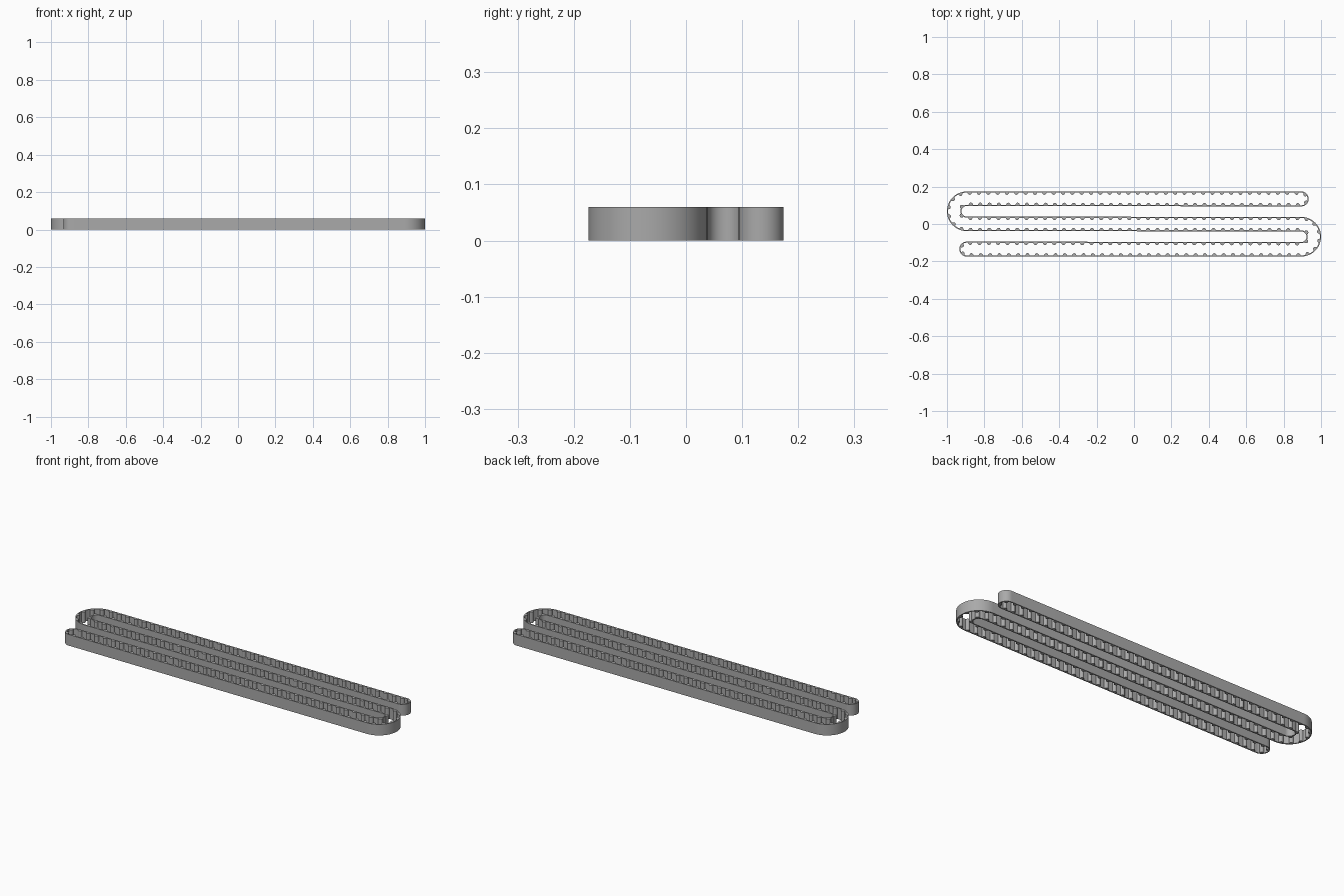
import bpy, bmesh
from math import pi, sin, cos, radians
from mathutils import Vector

HEIGHT = 0.06
BACKING = 0.006
TOOTH_DEPTH = 0.012
TOOTH_COUNT = 236
CX = 0.894                       # centre of every turn along x
CAP_Y, CAP_R = 0.134, 0.04       # end caps
TURN_Y, BIG_R, SMALL_R = 0.068, 0.106, 0.0285

if "Cube" in bpy.data.objects:
    bpy.data.objects.remove(bpy.data.objects["Cube"])

rubber = bpy.data.materials.new("grey_rubber")
rubber.use_nodes = True
rubber.diffuse_color = (0.4, 0.4, 0.4, 1)
rubber.node_tree.nodes["Principled BSDF"].inputs["Base Color"].default_value = (0.4, 0.4, 0.4, 1)


def arc(cx, cy, r, start, end, steps):
    """Points of an arc with their outward normals, outward being away from the toothed side."""
    sign = 1 if end < start else -1
    pts = []
    for i in range(steps + 1):
        a = radians(start + (end - start) * i / steps)
        n = Vector((cos(a), sin(a)))
        pts.append((Vector((cx, cy)) + n * r, n * sign))
    return pts


# Half of the serpentine, clockwise; the other half is its half-turn copy
half = (arc(CX, CAP_Y, CAP_R, 90, -90, 24)
        + arc(-CX, TURN_Y, SMALL_R, 90, 270, 20)
        + arc(CX, -TURN_Y, BIG_R, 90, -90, 40))
path = half + [(-p, -n) for p, n in half]


def finish(bm, name):
    bmesh.ops.recalc_face_normals(bm, faces=bm.faces)
    mesh = bpy.data.meshes.new(name)
    bm.to_mesh(mesh)
    bm.free()
    ob = bpy.data.objects.new(name, mesh)
    bpy.context.collection.objects.link(ob)
    mesh.materials.append(rubber)
    bpy.ops.object.select_all(action='DESELECT')
    ob.select_set(True)
    bpy.context.view_layer.objects.active = ob
    bpy.ops.object.shade_smooth_by_angle(angle=radians(35))


# Backing band: a rectangular section carried round the loop
bm = bmesh.new()
rings = []
for p, n in path:
    q = p - n * BACKING
    rings.append([bm.verts.new((v.x, v.y, z)) for v, z in
                  ((p, 0), (p, HEIGHT), (q, HEIGHT), (q, 0))])
for i, a in enumerate(rings):
    b = rings[(i + 1) % len(rings)]
    for k in range(4):
        j = (k + 1) % 4
        bm.faces.new((a[k], a[j], b[j], b[k]))
finish(bm, "belt_backing")

# Running length along the inner side, for even tooth spacing
inner = [(p - n * BACKING, n) for p, n in path]
inner.append(inner[0])
lengths = [0.0]
for (p, _), (q, _) in zip(inner, inner[1:]):
    lengths.append(lengths[-1] + (q - p).length)


def sample(s):
    for i in range(len(lengths) - 1):
        if lengths[i + 1] >= s:
            t = (s - lengths[i]) / max(lengths[i + 1] - lengths[i], 1e-9)
            (p, m), (q, n) = inner[i], inner[i + 1]
            return p.lerp(q, t), m.lerp(n, t).normalized()


# Rounded teeth on the inner side
bm = bmesh.new()
profile = [(-0.012, -0.001), (-0.0105, 0.004)]
profile += [(-0.009 * cos(pi * k / 6), 0.004 + (TOOTH_DEPTH - 0.004) * sin(pi * k / 6)) for k in range(1, 6)]
profile += [(0.0105, 0.004), (0.012, -0.001)]
for i in range(TOOTH_COUNT):
    p, n = sample(lengths[-1] * (i + 0.5) / TOOTH_COUNT)
    along = Vector((n.y, -n.x))
    pts = [p + along * u - n * d for u, d in profile]
    low = [bm.verts.new((v.x, v.y, 0)) for v in pts]
    high = [bm.verts.new((v.x, v.y, HEIGHT)) for v in pts]
    bm.faces.new(low)
    bm.faces.new(high)
    for k in range(len(pts)):
        j = (k + 1) % len(pts)
        bm.faces.new((low[k], low[j], high[j], high[k]))
finish(bm, "belt_teeth")
